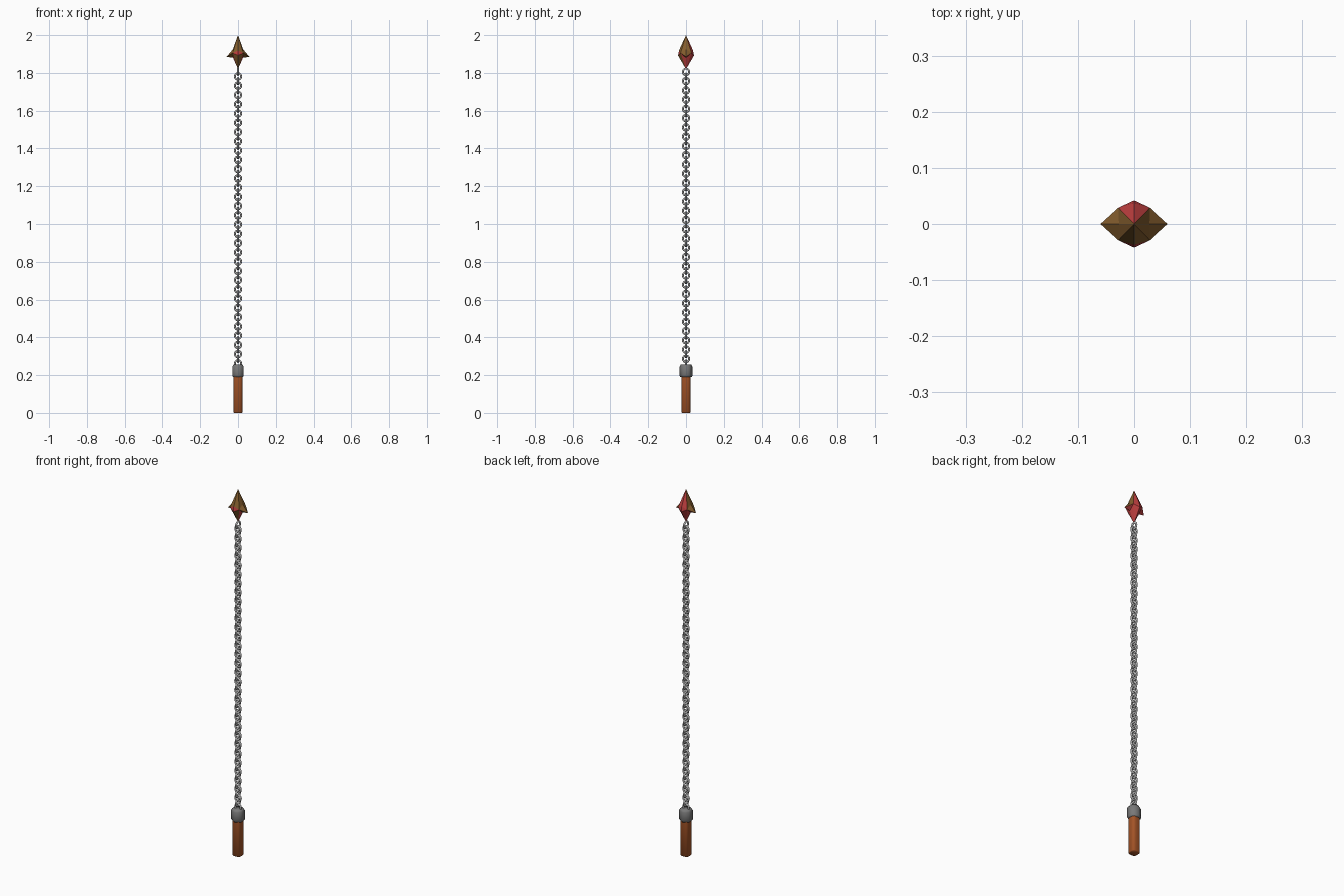
import bpy, bmesh, math
from mathutils import Matrix

if "Cube" in bpy.data.objects:
    bpy.data.objects.remove(bpy.data.objects["Cube"])


def material(name, rgb):
    m = bpy.data.materials.new(name)
    m.diffuse_color = (*rgb, 1)
    m.use_nodes = True
    m.node_tree.nodes["Principled BSDF"].inputs["Base Color"].default_value = m.diffuse_color
    return m


WOOD = material("reddish wood", (0.37, 0.088, 0.02))
STEEL = material("dark steel", (0.19, 0.19, 0.19))
CHAIN = material("chain grey", (0.52, 0.52, 0.52))
BRONZE = material("old bronze", (0.23, 0.11, 0.027))
RED = material("dull red", (0.52, 0.05, 0.05))


def make(name, bm, *mats):
    bmesh.ops.recalc_face_normals(bm, faces=bm.faces[:])
    me = bpy.data.meshes.new(name)
    bm.to_mesh(me)
    bm.free()
    for m in mats:
        me.materials.append(m)
    ob = bpy.data.objects.new(name, me)
    bpy.context.collection.objects.link(ob)
    return ob


def smooth(ob, angle):
    bpy.ops.object.select_all(action='DESELECT')
    ob.select_set(True)
    bpy.context.view_layer.objects.active = ob
    bpy.ops.object.shade_smooth_by_angle(angle=math.radians(angle))


# Handle: square grip with well rounded long edges
bm = bmesh.new()
bmesh.ops.create_cube(bm, size=1, matrix=Matrix.Translation((0, 0, 0.1))
                      @ Matrix.Diagonal((0.048, 0.048, 0.2, 1)))
upright = [e for e in bm.edges
           if abs(e.verts[0].co.z - e.verts[1].co.z) > 0.1]
bmesh.ops.bevel(bm, geom=upright, offset=0.015, segments=3, profile=0.5,
                affect='EDGES')
rims = [e for e in bm.edges if max(v.co.z for v in e.verts) < 0.01]
bmesh.ops.bevel(bm, geom=rims, offset=0.003, segments=1, affect='EDGES')
smooth(make("handle", bm, WOOD), 60)

# Collar: six-sided ferrule, corners towards front and back, chamfered rims
bm = bmesh.new()
rings = []
for z, r in ((0.19, 0.030), (0.197, 0.034), (0.245, 0.034), (0.255, 0.028)):
    rings.append([bm.verts.new((r * math.sin(i * math.pi / 3),
                                r * math.cos(i * math.pi / 3), z))
                  for i in range(6)])
for a, b in zip(rings, rings[1:]):
    for i in range(6):
        j = (i + 1) % 6
        bm.faces.new((a[i], a[j], b[j], b[i]))
bm.faces.new(rings[0])
bm.faces.new(rings[-1])
smooth(make("collar", bm, STEEL), 65)

# Chain: interlocked rings, every other one turned a quarter
MAJOR, MINOR, NU, NV = 0.0167, 0.0050, 14, 8
bm = bmesh.new()
for n in range(64):
    zc = 0.262 + 0.0245 * n
    grid = []
    for i in range(NU):
        u = 2 * math.pi * i / NU
        row = []
        for j in range(NV):
            v = 2 * math.pi * j / NV
            r = MAJOR + MINOR * math.cos(v)
            side, depth = r * math.cos(u), MINOR * math.sin(v)
            x, y = (side, depth) if n % 2 == 0 else (depth, side)
            row.append(bm.verts.new((x, y, zc + r * 1.04 * math.sin(u))))
        grid.append(row)
    for i in range(NU):
        for j in range(NV):
            a, b = grid[i], grid[(i + 1) % NU]
            k = (j + 1) % NV
            bm.faces.new((a[j], b[j], b[k], a[k]))
smooth(make("chain", bm, CHAIN), 180)

# Spearhead: faceted dart with two side barbs, one quarter repeated four times
POINTS = {
    "top": (0, 0, 2.0), "bottom": (0, 0, 1.82),
    "ridge": (0, 0.037, 1.919), "belt": (0, 0.042, 1.892),
    "cheek": (0.028, 0.029, 1.905), "shoulder": (0.027, 0, 1.925),
    "tip": (0.06, 0, 1.885), "notch": (0.026, 0, 1.88),
}
# corner names, colour at front, colour at back (0 bronze, 1 red)
FACES = (
    ("top ridge cheek", 0, 1), ("top cheek shoulder", 0, 0),
    ("shoulder cheek tip", 0, 0), ("tip cheek notch", 0, 1),
    ("notch cheek bottom", 1, 1), ("cheek ridge belt", 1, 1),
    ("cheek belt bottom", 0, 1),
)
bm = bmesh.new()
for sx in (1, -1):
    for sy in (1, -1):
        v = {k: bm.verts.new((x * sx, y * sy, z))
             for k, (x, y, z) in POINTS.items()}
        for names, front, back in FACES:
            f = bm.faces.new([v[k] for k in names.split()])
            f.material_index = front if sy < 0 else back
bmesh.ops.remove_doubles(bm, verts=bm.verts[:], dist=1e-5)
make("spearhead", bm, BRONZE, RED)
